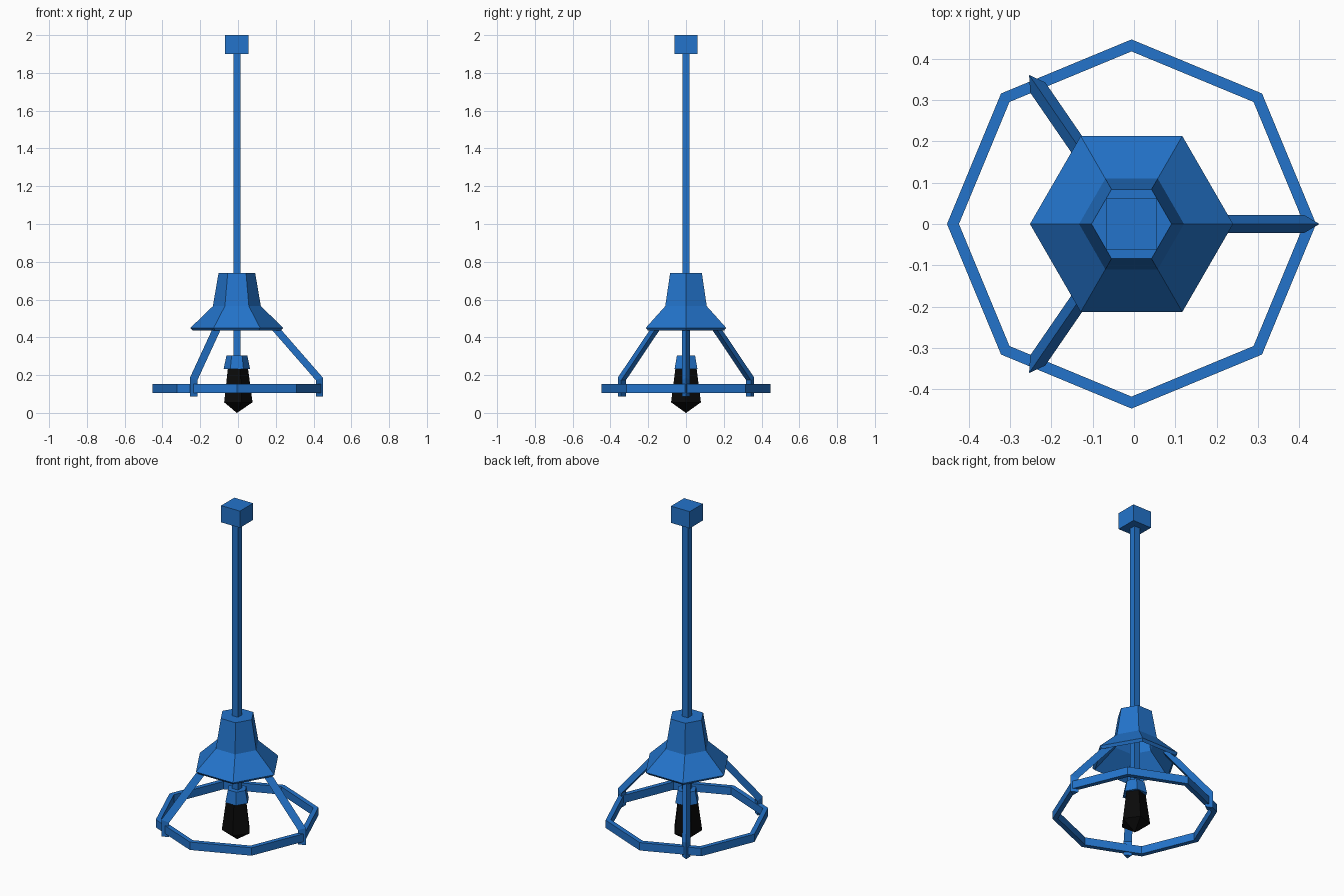
import bpy, bmesh
from math import sin, cos, radians, tau

cube = bpy.data.objects.get("Cube")
if cube:
    bpy.data.objects.remove(cube)

CX = -0.006  # lamp axis


def material(name, rgb):
    m = bpy.data.materials.new(name)
    m.use_nodes = True
    m.diffuse_color = (*rgb, 1)
    m.node_tree.nodes["Principled BSDF"].inputs["Base Color"].default_value = (*rgb, 1)
    return m


BLUE = material("blue metal", (0.017, 0.175, 0.6))
BLACK = material("black glass", (0.003, 0.003, 0.003))


def finish(bm, name, mat):
    bmesh.ops.recalc_face_normals(bm, faces=bm.faces)
    mesh = bpy.data.meshes.new(name)
    bm.to_mesh(mesh)
    bm.free()
    mesh.materials.append(mat)
    ob = bpy.data.objects.new(name, mesh)
    ob.location.x = CX
    bpy.context.collection.objects.link(ob)
    return ob


def loft(name, mat, rings, closed=False):
    """Skin equal-length point rings; cap the ends or close the loop."""
    bm = bmesh.new()
    loops = [[bm.verts.new(p) for p in ring] for ring in rings]
    pairs = list(zip(loops, loops[1:]))
    if closed:
        pairs.append((loops[-1], loops[0]))
    else:
        bm.faces.new(loops[0])
        bm.faces.new(loops[-1])
    for a, b in pairs:
        for i in range(len(a)):
            j = (i + 1) % len(a)
            bm.faces.new((a[i], a[j], b[j], b[i]))
    bmesh.ops.remove_doubles(bm, verts=bm.verts, dist=0.0001)
    return finish(bm, name, mat)


def turned(name, mat, sides, profile, closed=False):
    """Faceted lathe of (radius, height) points with one corner on +x."""
    rings = [[(r * cos(tau * i / sides), r * sin(tau * i / sides), z)
              for i in range(sides)] for r, z in profile]
    return loft(name, mat, rings, closed)


def box(name, mat, width, z0, z1):
    h = width / 2
    square = [(-h, -h), (h, -h), (h, h), (-h, h)]
    return loft(name, mat, [[(x, y, z) for x, y in square] for z in (z0, z1)])


def arm(name, angle, reach):
    """Bent triangular strut with its sharp edge facing outward."""
    a = radians(angle)
    outer = [(reach, 0.087), (reach, 0.187), (0.195, 0.485)]
    inner = [(reach - 0.037, 0.087), (reach - 0.037, 0.173), (0.165, 0.463)]

    def place(r, t, z):
        return (r * cos(a) - t * sin(a), r * sin(a) + t * cos(a), z)

    rings = [[place(ro, 0, zo), place(ri, 0.022, zi), place(ri, -0.022, zi)]
             for (ro, zo), (ri, zi) in zip(outer, inner)]
    return loft(name, BLUE, rings)


# Ceiling mount and rod
box("ceiling_mount", BLUE, 0.124, 1.9, 2.0)
box("hanging_rod", BLUE, 0.038, 0.29, 1.91)

# Hollow six-sided shade: outside wall, rim, inside wall
turned("lamp_shade", BLUE, 6, [(0.097, 0.74), (0.127, 0.565), (0.246, 0.45),
                               (0.232, 0.435), (0.112, 0.552), (0.08, 0.72)])

# Guard ring
turned("guard_ring", BLUE, 8, [(0.447, 0.106), (0.447, 0.153),
                               (0.418, 0.153), (0.418, 0.106)], closed=True)

# Arms between shade and ring
arm("left_arm", 0, 0.455)
arm("right_back_arm", 124.5, 0.438)
arm("right_front_arm", -124.5, 0.438)

# Socket and bulb
turned("bulb_socket", BLUE, 6, [(0.07, 0.232), (0.055, 0.305)])
turned("light_bulb", BLACK, 5, [(0.0005, 0), (0.083, 0.056), (0.059, 0.235)])
